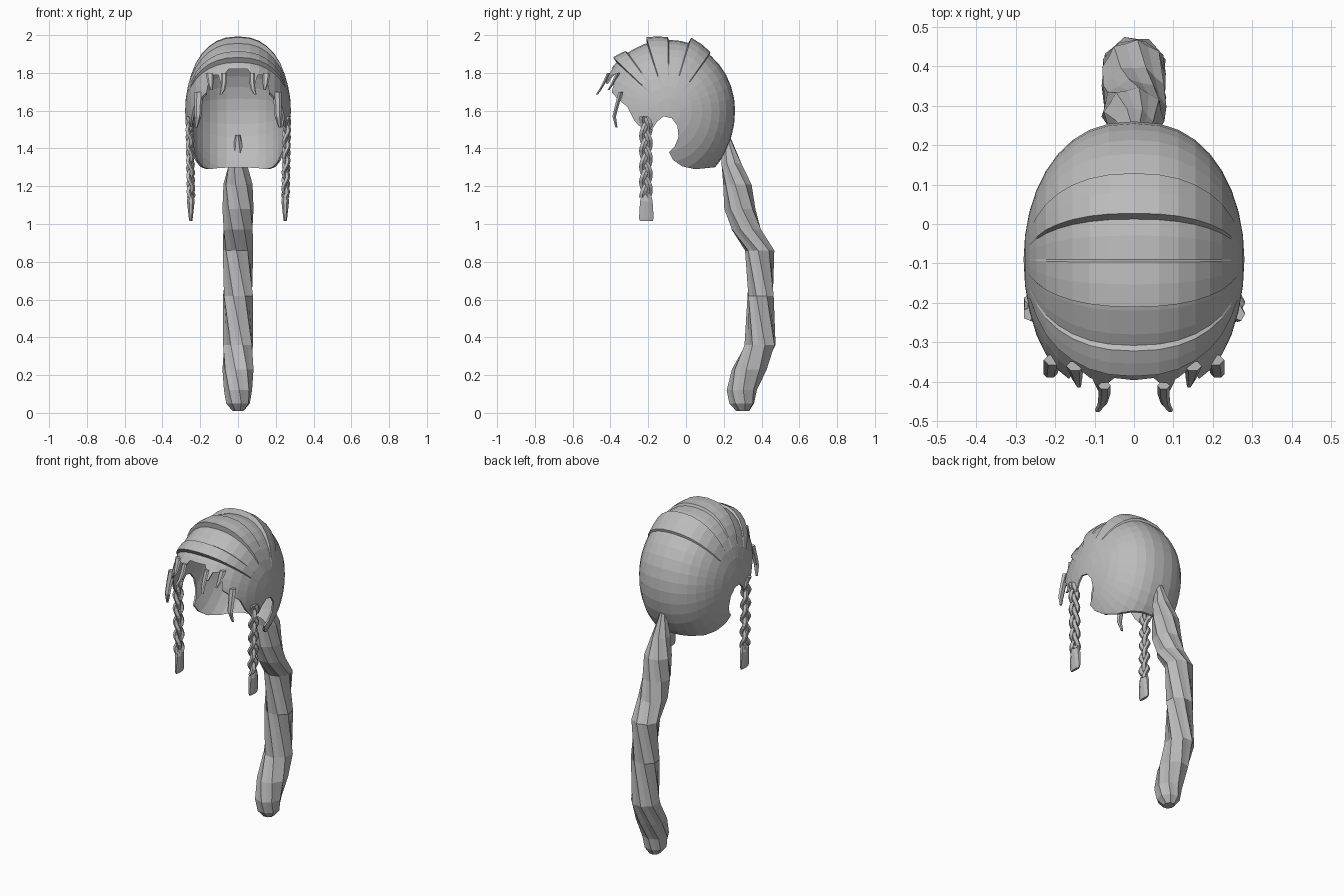
import bpy, bmesh
from math import sin, cos, pi, radians, copysign

cube = bpy.data.objects.get("Cube")
if cube:
    bpy.data.objects.remove(cube)

hair = bpy.data.materials.new("hair_grey")
hair.use_nodes = True
GREY = (0.5, 0.5, 0.5, 1)
hair.diffuse_color = GREY
bsdf = next(n for n in hair.node_tree.nodes if n.type == 'BSDF_PRINCIPLED')
bsdf.inputs["Base Color"].default_value = GREY


def finish(bm, name):
    bmesh.ops.recalc_face_normals(bm, faces=bm.faces)
    mesh = bpy.data.meshes.new(name)
    bm.to_mesh(mesh)
    bm.free()
    mesh.materials.append(hair)
    ob = bpy.data.objects.new(name, mesh)
    bpy.context.collection.objects.link(ob)
    return ob


def skin(bm, rings):
    """Join equal rings of points into a capped tube."""
    rows = [[bm.verts.new(p) for p in r] for r in rings]
    n = len(rows[0])
    for a, b in zip(rows, rows[1:]):
        for i in range(n):
            j = (i + 1) % n
            bm.faces.new((a[i], a[j], b[j], b[i]))
    bm.faces.new(rows[0])
    bm.faces.new(rows[-1])


def ring(x, y, z, rx, ry, n, turn=0.0, groove=1.0):
    pts = []
    for i in range(n):
        a = 2 * pi * i / n + turn
        k = groove if i % 2 else 1
        pts.append((x + rx * k * cos(a), y + ry * k * sin(a), z))
    return pts


def prism(name, near, far):
    bm = bmesh.new()
    skin(bm, [near, far])
    ob = finish(bm, name)
    ob.hide_render = True
    return ob


# Cap: arcs fanned about the side-to-side axis, with raised bands
BANDS = [(44, 54), (73, 89), (108, 127)]
angles = [a for a in range(0, 360, 10)
          if not any(s - 3 < a < e + 3 for s, e in BANDS)]
for s, e in BANDS:
    angles += [s - 1, s, e, e + 1, (s + e) / 2]
angles.sort()


def lift(t):
    for s, e in BANDS:
        if s <= t <= e:
            return 0.03 - 0.016 * (t - s) / (e - s)
    return 0.0


def cap_point(t, phi):
    c, s = cos(radians(t)), sin(radians(t))
    side = sin(phi)
    r = cos(phi)
    grow = 1 + lift(t) / 0.36 * min(1, max(0, (r - 0.3) * 3))
    y = -0.09 - c * r * (0.38 if c > 0 else 0.35) * grow
    z = 1.6 + s * r * (0.375 if s > 0 else 0.42) * grow
    return (copysign(0.28 * abs(side) ** 0.85, side), y, z)


bm = bmesh.new()
STEPS = 18
cols = [[bm.verts.new(cap_point(t, pi * (k / STEPS - 0.5)))
         for t in angles] for k in range(1, STEPS)]
for a, b in zip(cols, cols[1:]):
    for i in range(len(angles)):
        j = (i + 1) % len(angles)
        bm.faces.new((a[i], a[j], b[j], b[i]))
for col, x in ((cols[0], -0.28), (cols[-1], 0.28)):
    pole = bm.verts.new((x, -0.09, 1.6))
    for i in range(len(col)):
        bm.faces.new((pole, col[i], col[(i + 1) % len(col)]))
cap = finish(bm, "hair_cap")
cap.modifiers.new("shell", 'SOLIDIFY').thickness = 0.01

# Side outline with hairline, ear opening and nape
OUTLINE = [(-0.6, 1.76), (-0.43, 1.76), (-0.395, 1.70), (-0.36, 1.66),
           (-0.31, 1.62), (-0.275, 1.55), (-0.25, 1.52), (-0.18, 1.50),
           (-0.155, 1.54), (-0.12, 1.57), (-0.075, 1.56), (-0.045, 1.52),
           (-0.04, 1.46), (-0.06, 1.41), (-0.09, 1.38), (-0.07, 1.34),
           (-0.02, 1.305), (0.05, 1.29), (0.15, 1.30), (0.2, 1.32),
           (0.5, 1.33), (0.5, 2.2), (-0.6, 2.2)]
keep = prism("outline_cutter", [(-0.5, y, z) for y, z in OUTLINE],
             [(0.5, y, z) for y, z in OUTLINE])
# Fringe scallops
HALF = [(0.17, 1.5), (0.165, 1.70), (0.155, 1.76), (0.14, 1.79), (0.105, 1.79),
        (0.09, 1.74), (0.075, 1.74), (0.065, 1.80), (0.05, 1.82)]
ARCH = HALF + [(-x, z) for x, z in reversed(HALF)]
notch = prism("fringe_cutter", [(x, -0.7, z) for x, z in ARCH],
              [(x, -0.25, z) for x, z in ARCH])
for cutter, op in ((keep, 'INTERSECT'), (notch, 'DIFFERENCE')):
    mod = cap.modifiers.new(op.lower(), 'BOOLEAN')
    mod.object, mod.operation, mod.solver = cutter, op, 'EXACT'
bpy.context.view_layer.update()
graph = bpy.context.evaluated_depsgraph_get()
baked = bpy.data.meshes.new_from_object(cap.evaluated_get(graph))
cap.modifiers.clear()
cap.data = baked
for ob in (keep, notch):
    bpy.data.objects.remove(ob)

# Ponytail: twisted, grooved tube (y, z, x radius, y radius)
TAIL = [(0.215, 1.47, 0.012, 0.015), (0.24, 1.32, 0.05, 0.055),
        (0.272, 1.21, 0.075, 0.073), (0.285, 1.08, 0.08, 0.08),
        (0.32, 0.97, 0.08, 0.08), (0.39, 0.86, 0.078, 0.075),
        (0.395, 0.62, 0.08, 0.07), (0.392, 0.36, 0.08, 0.083),
        (0.335, 0.23, 0.08, 0.09), (0.295, 0.12, 0.072, 0.077),
        (0.295, 0.05, 0.062, 0.065), (0.3, 0.01, 0.03, 0.035)]
bm = bmesh.new()
turn = 0
rings = []
for k, (y, z, rx, ry) in enumerate(TAIL):
    turn = (1.47 - z) * 2.4
    rings.append(ring(0, y, z, rx * 1.04, ry * 1.04, 16, turn, 0.9))
skin(bm, rings)
finish(bm, "ponytail")

# Fringe locks: flat tapering strands (x, y, z, width)
LOCKS = [[(0.075, -0.41, 1.80, 0.016), (0.075, -0.432, 1.75, 0.015),
          (0.08, -0.455, 1.71, 0.012), (0.092, -0.472, 1.685, 0.007)],
         [(0.15, -0.36, 1.80, 0.022), (0.145, -0.39, 1.74, 0.014),
          (0.14, -0.41, 1.71, 0.006)],
         [(0.205, -0.345, 1.70, 0.024), (0.21, -0.365, 1.63, 0.02),
          (0.212, -0.38, 1.57, 0.018), (0.222, -0.368, 1.51, 0.008)]]
for side, label in ((1, "left"), (-1, "right")):
    bm = bmesh.new()
    for lock in LOCKS:
        skin(bm, [ring(side * x, y, z, w, max(0.006, w * 0.6), 6)
                  for x, y, z, w in lock])
    finish(bm, label + "_fringe_locks")

    # Plait: three woven strands and a flat end tuft
    bm = bmesh.new()
    for s in range(3):
        rings = []
        for k in range(25):
            a = k / 24 * 3.5 * pi + s * 2 * pi / 3
            rings.append(ring(side * (0.258 - 0.008 * k / 24 + 0.011 * sin(2 * a)),
                              -0.212 + 0.019 * sin(a), 1.57 - 0.43 * k / 24,
                              0.014, 0.018, 5))
        skin(bm, rings)
    TUFT = [(1.16, 0.016, 0.026), (1.12, 0.022, 0.036),
            (1.03, 0.011, 0.042), (1.015, 0.008, 0.036)]
    skin(bm, [ring(side * 0.25, -0.21, z, rx, ry, 8, pi / 8)
              for z, rx, ry in TUFT])
    finish(bm, label + "_plait")
